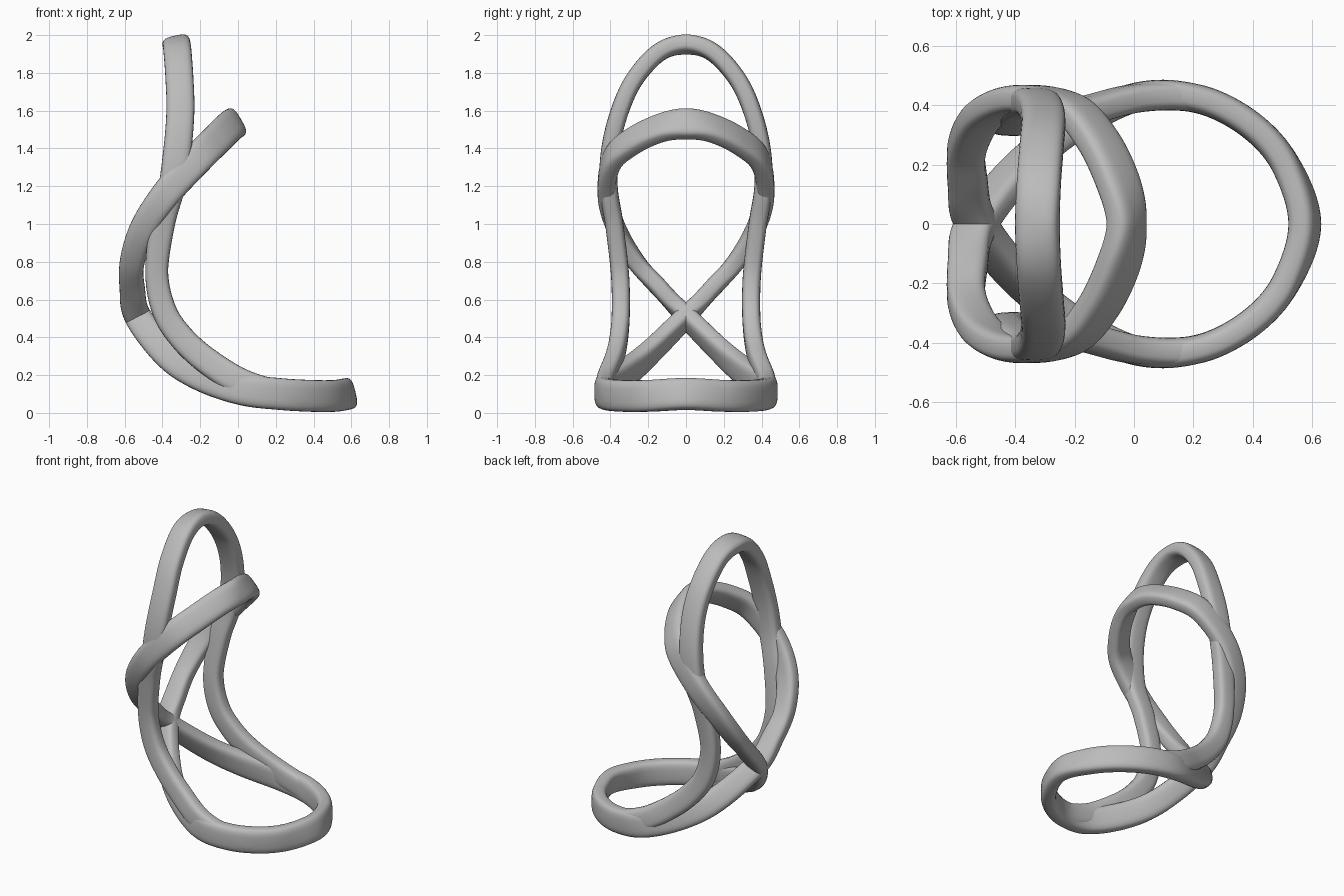
import bpy
import bmesh
import math
from mathutils import Vector

default_cube = bpy.data.objects.get("Cube")
if default_cube:
    bpy.data.objects.remove(default_cube, do_unlink=True)

# One plain grey for the whole sculpture
grey = bpy.data.materials.new("plain grey")
grey.use_nodes = True
grey.diffuse_color = (0.5, 0.5, 0.5, 1)
grey.node_tree.nodes["Principled BSDF"].inputs["Base Color"].default_value = grey.diffuse_color

STEPS = 8      # samples between two path points
SIDES = 28     # points around the section
THICK = 0.048  # half thickness of the band


def mirror(point):
    return Vector((point.x, -point.y, point.z))


def catmull_rom(a, b, c, d, t):
    return 0.5 * (2 * b + (c - a) * t + (2 * a - 5 * b + 4 * c - d) * t ** 2
                  + (3 * b - a - 3 * c + d) * t ** 3)


def smooth_half(points):
    """Smooth path between two points on the mirror plane."""
    points = [Vector(p) for p in points]
    padded = [mirror(points[1])] + points + [mirror(points[-2])]
    path = []
    for i in range(len(points) - 1):
        for step in range(STEPS):
            path.append(catmull_rom(*padded[i:i + 4], step / STEPS))
    return path + [points[-1]]


def band_normals(path):
    """Broad direction of the band: square to its side profile."""
    normals = []
    last = len(path) - 1
    for i in range(len(path)):
        run = path[min(i + 1, last)] - path[max(i - 1, 0)]
        normals.append(Vector((-run.z, 0, run.x)).normalized())
    return normals


def superellipse(angle):
    def soften(value):
        return math.copysign(abs(value) ** 0.62, value)
    return soften(math.cos(angle)), soften(math.sin(angle))


def build_loop(name, points, narrow, flare):
    """Sweep a rounded flat band along a half path and its mirror image."""
    half = smooth_half(points)
    normals = band_normals(half)
    path = half + [mirror(p) for p in reversed(half[1:-1])]
    normals = normals + list(reversed(normals[1:-1]))
    count = len(path)
    section = [superellipse(math.tau * k / SIDES) for k in range(SIDES)]

    bm = bmesh.new()
    rings = []
    for i, centre in enumerate(path):
        tangent = path[(i + 1) % count] - path[i - 1]
        across = tangent.cross(normals[i]).normalized()
        broad = narrow + flare * min(1, abs(centre.z - 0.75) / 0.6)
        rings.append([bm.verts.new(centre + across * u * THICK + normals[i] * v * broad)
                      for u, v in section])
    for i, ring in enumerate(rings):
        following = rings[(i + 1) % count]
        for k in range(SIDES):
            n = (k + 1) % SIDES
            bm.faces.new((ring[k], ring[n], following[n], following[k]))
    bmesh.ops.recalc_face_normals(bm, faces=bm.faces)

    mesh = bpy.data.meshes.new(name)
    bm.to_mesh(mesh)
    bm.free()
    mesh.materials.append(grey)
    for polygon in mesh.polygons:
        polygon.use_smooth = True
    band = bpy.data.objects.new(name, mesh)
    bpy.context.collection.objects.link(band)
    return band


# Front of the base ring, shared by both loops
base_ring = [(.575, 0, .1), (.51, .2, .09), (.39, .335, .09), (.22, .42, .1)]

# Loop that crosses itself at the back and leans forward into the low hoop
crossing_path = base_ring + [
    (.02, .43, .125), (-.2, .33, .2), (-.37, .2, .31), (-.53, 0, .51),
    (-.56, -.14, .66), (-.56, -.265, .8), (-.5, -.37, .98), (-.38, -.42, 1.16),
    (-.22, -.39, 1.34), (-.12, -.28, 1.44), (-.05, -.13, 1.51), (-.025, 0, 1.53)]
build_loop("crossing_loop", crossing_path, .064, .02)

# Loop that climbs both sides into the tall upright hoop
tall_path = base_ring + [
    (.02, .425, .16), (-.17, .38, .28), (-.3, .355, .4), (-.39, .345, .54),
    (-.43, .35, .74), (-.4, .38, 1), (-.35, .41, 1.2), (-.32, .4, 1.4),
    (-.305, .35, 1.6), (-.31, .27, 1.77), (-.32, .14, 1.91), (-.325, 0, 1.95)]
build_loop("tall_loop", tall_path, .06, .014)
